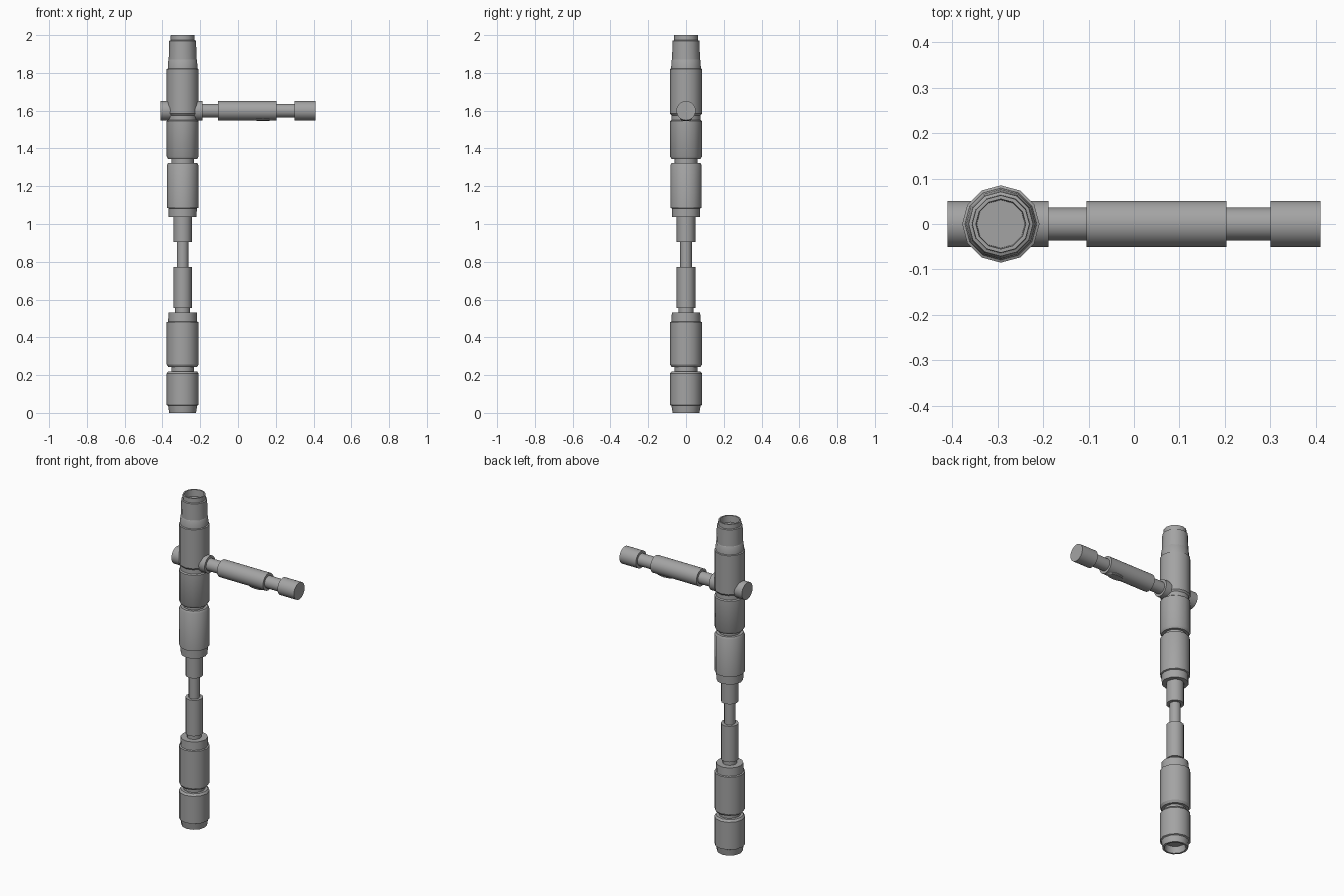
import bpy, bmesh, math
from mathutils import Matrix

if "Cube" in bpy.data.objects:
    bpy.data.objects.remove(bpy.data.objects["Cube"])

BODY_X = -0.293   # axis of the tall shaft
BAR_Z = 1.60      # height of the side handle

dark_grey = bpy.data.materials.new("dark_grey")
dark_grey.diffuse_color = (0.37, 0.37, 0.37, 1)
dark_grey.use_nodes = True
dark_grey.node_tree.nodes["Principled BSDF"].inputs["Base Color"].default_value = dark_grey.diffuse_color


def lathe(name, profile, sides, matrix):
    """Spin a (radius, height) profile around its axis, then place it."""
    bm = bmesh.new()
    rings = []
    for r, h in profile:
        if r == 0:
            rings.append([bm.verts.new((0, 0, h))])
        else:
            rings.append([bm.verts.new((r * math.cos(a), r * math.sin(a), h))
                          for a in (2 * math.pi * i / sides for i in range(sides))])
    for lo, hi in zip(rings, rings[1:]):
        for i in range(sides):
            j = (i + 1) % sides
            if len(lo) == 1:
                bm.faces.new((lo[0], hi[j], hi[i]))
            elif len(hi) == 1:
                bm.faces.new((lo[i], lo[j], hi[0]))
            else:
                bm.faces.new((lo[i], lo[j], hi[j], hi[i]))
    bm.transform(matrix)
    bmesh.ops.recalc_face_normals(bm, faces=bm.faces)
    me = bpy.data.meshes.new(name)
    bm.to_mesh(me)
    bm.free()
    me.materials.append(dark_grey)
    ob = bpy.data.objects.new(name, me)
    bpy.context.collection.objects.link(ob)
    bpy.ops.object.select_all(action='DESELECT')
    ob.select_set(True)
    bpy.context.view_layer.objects.active = ob
    bpy.ops.object.shade_smooth_by_angle(angle=math.radians(31))
    return ob


upright = Matrix.Translation((BODY_X, 0, 0))
along_x = Matrix.Translation((0, 0, BAR_Z)) @ Matrix.Rotation(math.pi / 2, 4, 'Y')

# lower grip with a hollow foot and one groove
lathe("lower_grip", [
    (0, 0.04), (0.055, 0.04), (0.060, 0), (0.071, 0), (0.077, 0.038),
    (0.085, 0.042), (0.085, 0.208), (0.076, 0.22), (0.060, 0.22),
    (0.060, 0.243), (0.076, 0.243), (0.085, 0.257), (0.085, 0.48),
    (0.077, 0.483), (0.075, 0.532), (0.040, 0.532)], 12, upright)

# slim connecting rod
lathe("connecting_rod", [
    (0.040, 0.532), (0.040, 0.555), (0.049, 0.555), (0.049, 0.772),
    (0.031, 0.772), (0.031, 0.905), (0.049, 0.905), (0.049, 1.036)], 12, upright)

# upper grip with grooves, tapering to a hollow mouth
lathe("upper_grip", [
    (0.049, 1.036), (0.074, 1.036), (0.075, 1.083), (0.083, 1.086),
    (0.083, 1.312), (0.076, 1.324), (0.060, 1.324), (0.060, 1.343),
    (0.076, 1.343), (0.085, 1.358), (0.085, 1.545), (0.078, 1.55),
    (0.077, 1.575), (0.085, 1.585), (0.085, 1.82), (0.079, 1.823),
    (0.076, 1.868), (0.074, 1.871), (0.071, 1.97), (0.064, 1.973),
    (0.063, 2.0), (0.055, 2.0), (0.053, 1.96), (0, 1.96)], 12, upright)

# side handle running through the shaft
lathe("side_handle", [
    (0, -0.41), (0.051, -0.41), (0.051, -0.188), (0.036, -0.188),
    (0.036, -0.105), (0.051, -0.105), (0.051, 0.203), (0.036, 0.203),
    (0.036, 0.30), (0.051, 0.30), (0.051, 0.41), (0, 0.41)], 32, along_x)

# low oval button under the handle
lathe("handle_button", [(0, -0.054), (0.024, -0.053), (0.028, -0.048), (0.028, -0.03)],
      16, Matrix.Translation((0.132, 0, BAR_Z)) @ Matrix.Diagonal((2.3, 1, 1, 1)))
